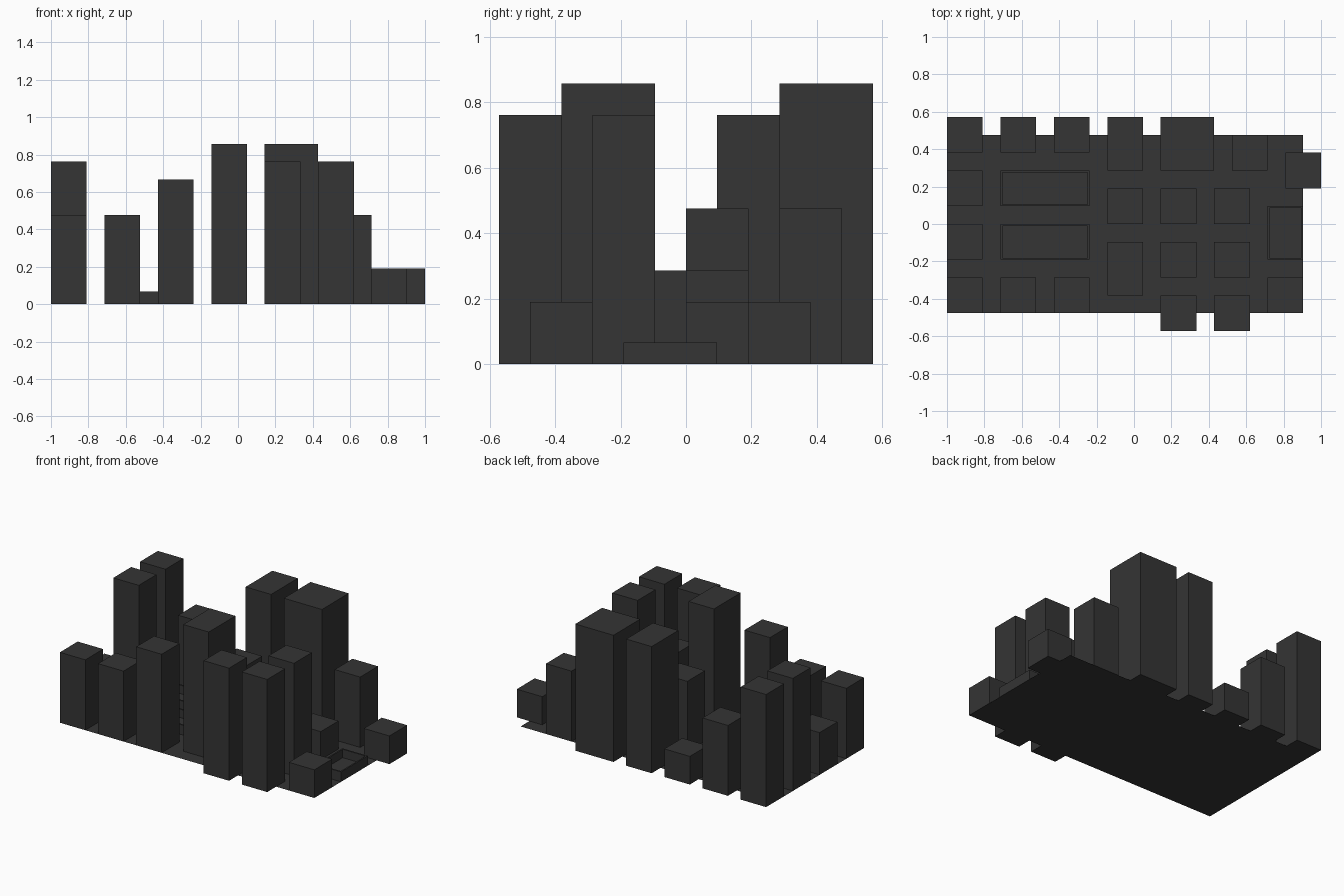
import bpy, bmesh

if "Cube" in bpy.data.objects:
    bpy.data.objects.remove(bpy.data.objects["Cube"])

U = 2 / 21           # one cell of the city plan
X0, Y0 = -1.0, -6 * U  # plan corner

grey = bpy.data.materials.new("dark_grey")
grey.diffuse_color = (0.035, 0.035, 0.035, 1)
grey.use_nodes = True
grey.node_tree.nodes["Principled BSDF"].inputs["Base Color"].default_value = grey.diffuse_color


def add_object(name, bm):
    bmesh.ops.recalc_face_normals(bm, faces=bm.faces)
    mesh = bpy.data.meshes.new(name)
    bm.to_mesh(mesh)
    bm.free()
    mesh.materials.append(grey)
    obj = bpy.data.objects.new(name, mesh)
    bpy.context.collection.objects.link(obj)


def block(name, i, j, w, d, h, rim=None, floor=0.01):
    """Box on plan cell (i, j), w by d cells; rim makes an open walled court."""
    bm = bmesh.new()
    bmesh.ops.create_cube(bm, size=1)
    for v in bm.verts:
        v.co = (X0 + (i + (v.co.x + .5) * w) * U,
                Y0 + (j + (v.co.y + .5) * d) * U,
                (v.co.z + .5) * h)
    if rim:
        bm.normal_update()
        top = max(bm.faces, key=lambda f: f.calc_center_median().z)
        bmesh.ops.inset_region(bm, faces=[top], thickness=rim)
        # sink the court floor with straight inner walls
        res = bmesh.ops.extrude_discrete_faces(bm, faces=[top])
        for v in res["faces"][0].verts:
            v.co.z = floor
    add_object(name, bm)


# ground sheet
bm = bmesh.new()
corners = [(0, 1), (20, 1), (20, 11), (0, 11)]
bm.faces.new([bm.verts.new((X0 + i * U, Y0 + j * U, 0)) for i, j in corners])
add_object("ground_sheet", bm)

# towers: cell x, cell y, width, depth, height in cells
towers = [
    # back row
    (0, 10, 2, 2, 8), (3, 10, 2, 2, 5), (6, 10, 2, 2, 2), (9, 9, 2, 3, 9),
    (12, 9, 3, 3, 9), (16, 9, 2, 2, 5), (19, 8, 2, 2, 2),
    # middle rows
    (0, 7, 2, 2, 8), (9, 6, 2, 2, 5), (12, 6, 2, 2, 3), (15, 6, 2, 2, 2),
    (0, 4, 2, 2, 3), (9, 2, 2, 3, 9), (12, 3, 2, 2, 5), (15, 3, 2, 2, 8),
    # front row
    (0, 1, 2, 2, 5), (3, 1, 2, 2, 5), (6, 1, 2, 2, 7), (12, 0, 2, 2, 8),
    (15, 0, 2, 2, 8), (18, 1, 2, 2, 2),
]
for n, (i, j, w, d, h) in enumerate(towers, 1):
    block(f"tower_{n:02d}", i, j, w, d, h * U)

# low walled courts
block("court_back", 3, 7, 5, 2, 0.067, rim=0.014)
block("court_front", 3, 4, 5, 2, 0.067, rim=0.014)
block("court_side", 18, 4, 2, 3, 0.067, rim=0.014)
